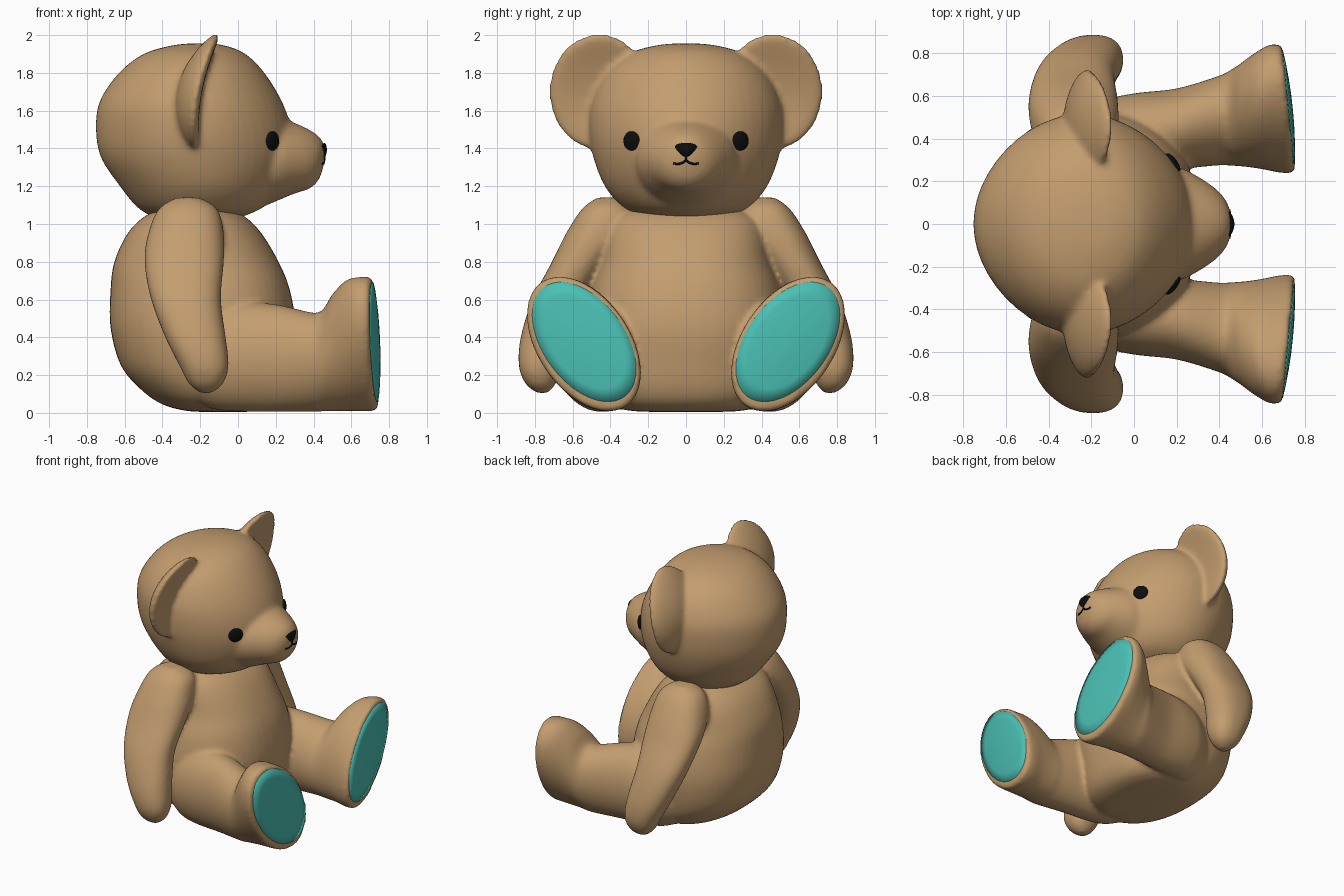
import bpy, bmesh, math
from mathutils import Vector

cube = bpy.data.objects.get("Cube")
if cube:
    bpy.data.objects.remove(cube, do_unlink=True)


def material(name, rgb, rough=0.8):
    m = bpy.data.materials.new(name)
    m.use_nodes = True
    m.diffuse_color = (*rgb, 1)
    bsdf = next(n for n in m.node_tree.nodes if n.type == 'BSDF_PRINCIPLED')
    bsdf.inputs["Base Color"].default_value = (*rgb, 1)
    bsdf.inputs["Roughness"].default_value = rough
    return m


FUR = material("tan fur", (0.55, 0.34, 0.16))
TEAL = material("teal pad", (0.07, 0.53, 0.46))
BLACK = material("black", (0.004, 0.004, 0.004))


def blend(a, b, c, d, t):
    """Smooth interpolation between b and c."""
    return 0.5 * (2 * b + (c - a) * t + (2 * a - 5 * b + 4 * c - d) * t ** 2
                  + (3 * b - a - 3 * c + d) * t ** 3)


def densify(rings, steps):
    out = []
    for i in range(len(rings) - 1):
        quad = [rings[max(i - 1, 0)], rings[i], rings[i + 1],
                rings[min(i + 2, len(rings) - 1)]]
        out += [[blend(*v, k / steps) for v in zip(*quad)] for k in range(steps)]
    return out + [rings[-1]]


def boxy(c, power):
    """Push a sine or cosine outward for a squarer section."""
    return math.copysign(abs(c) ** power, c)


def loft(bm, rings, axis, side=1, steps=5, warp=None, power=1, sides=48):
    """Rings: position, centre and radius of both cross axes, optional skew."""
    loops = []
    for r in densify(rings, steps):
        pos, c1, r1, c2, r2 = r[:5]
        skew = r[5] if len(r) > 5 else 0
        loop = []
        for i in range(sides):
            a = math.tau * i / sides
            u = c1 + r1 * boxy(math.cos(a), power)
            v = c2 + r2 * boxy(math.sin(a + skew), power)
            p = Vector((u, v, pos)) if axis == 'z' else Vector((pos, u, v))
            if warp:
                p = warp(p)
            p.y *= side
            loop.append(bm.verts.new(p))
        loops.append(loop)
    for lo, hi in zip(loops, loops[1:]):
        for i in range(sides):
            j = (i + 1) % sides
            bm.faces.new((lo[i], lo[j], hi[j], hi[i]))
    bm.faces.new(loops[0][::-1])
    bm.faces.new(loops[-1])


def finish(bm, name, mat, fuse=False):
    bmesh.ops.recalc_face_normals(bm, faces=bm.faces[:])
    for f in bm.faces:
        f.smooth = True
    mesh = bpy.data.meshes.new(name)
    bm.to_mesh(mesh)
    bm.free()
    mesh.materials.append(mat)
    ob = bpy.data.objects.new(name, mesh)
    bpy.context.collection.objects.link(ob)
    if fuse:
        # weld overlapping forms into one soft skin
        rm = ob.modifiers.new("fuse", 'REMESH')
        rm.mode = 'VOXEL'
        rm.voxel_size = 0.016
        rm.use_smooth_shade = True
        sm = ob.modifiers.new("soften", 'SMOOTH')
        sm.factor = 0.5
        sm.iterations = 7
    return ob


def ball(bm, shape):
    """Unit sphere whose vertices are moved by the shape function."""
    new = bmesh.ops.create_uvsphere(bm, u_segments=32, v_segments=20, radius=1)
    for v in new["verts"]:
        v.co = shape(v.co.copy())


def foot_turn(p):
    """Turn the sole slightly outward."""
    k = min(max((p.x - 0.45) / 0.25, 0), 1)
    p.x -= 0.1 * k * (p.y - 0.54)
    return p


# Body: torso, arms and legs
TORSO = [(0.005, -0.08, 0.1, 0, 0.15), (0.012, -0.08, 0.2, 0, 0.3),
         (0.045, -0.1, 0.3, 0, 0.4), (0.12, -0.13, 0.38, 0, 0.47),
         (0.25, -0.17, 0.45, 0, 0.51), (0.45, -0.185, 0.49, 0, 0.53),
         (0.65, -0.2, 0.475, 0, 0.5), (0.8, -0.22, 0.435, 0, 0.45),
         (0.95, -0.23, 0.355, 0, 0.42), (1.04, -0.23, 0.265, 0, 0.37),
         (1.1, -0.23, 0.15, 0, 0.22)]
ARM = [(0.105, -0.17, 0.03, 0.76, 0.03), (0.155, -0.17, 0.09, 0.77, 0.08),
       (0.25, -0.18, 0.13, 0.77, 0.115), (0.4, -0.225, 0.16, 0.745, 0.13),
       (0.6, -0.275, 0.185, 0.675, 0.138), (0.8, -0.285, 0.21, 0.56, 0.15),
       (0.95, -0.275, 0.2, 0.465, 0.17), (1.08, -0.265, 0.155, 0.42, 0.13),
       (1.14, -0.265, 0.06, 0.41, 0.06)]
LEG = [(-0.35, 0.3, 0.12, 0.28, 0.16, 0), (-0.15, 0.38, 0.19, 0.285, 0.26, 0),
       (0, 0.42, 0.192, 0.296, 0.288, 0), (0.2, 0.445, 0.19, 0.29, 0.285, 0.05),
       (0.4, 0.485, 0.21, 0.268, 0.262, 0.15), (0.45, 0.497, 0.224, 0.278, 0.27, 0.22),
       (0.5, 0.51, 0.24, 0.318, 0.31, 0.3), (0.58, 0.53, 0.272, 0.357, 0.347, 0.38),
       (0.66, 0.54, 0.3, 0.364, 0.356, 0.44), (0.712, 0.54, 0.3, 0.365, 0.354, 0.44),
       (0.724, 0.54, 0.29, 0.365, 0.342, 0.44)]
bm = bmesh.new()
loft(bm, TORSO, 'z', power=0.88)
for side in (1, -1):
    loft(bm, ARM, 'z', side, power=0.85)
    loft(bm, LEG, 'x', side, warp=foot_turn)
finish(bm, "body", FUR, fuse=True)

# Foot pads: shallow domes on the soles
for side, label in ((1, "left"), (-1, "right")):
    bm = bmesh.new()
    dome = [(0.7, 0.96), (0.725, 0.96), (0.733, 0.75), (0.739, 0.5),
            (0.743, 0.25), (0.744, 0.02)]
    loft(bm, [(x, 0.539, 0.287 * f, 0.376, 0.33 * f, 0.47) for x, f in dome],
         'x', side, steps=1, warp=foot_turn)
    finish(bm, label + "_foot_pad", TEAL)

# Head: skull, muzzle and cupped ears
SKULL = [(1.03, -0.22, 0.22, 0, 0.22), (1.09, -0.2, 0.335, 0, 0.335),
         (1.2, -0.2, 0.425, 0, 0.43), (1.35, -0.22, 0.505, 0, 0.49),
         (1.5, -0.235, 0.517, 0, 0.515), (1.65, -0.25, 0.482, 0, 0.503),
         (1.8, -0.245, 0.385, 0, 0.43), (1.9, -0.23, 0.27, 0, 0.31),
         (1.945, -0.21, 0.14, 0, 0.16), (1.957, -0.2, 0.03, 0, 0.03)]
MUZZLE = [(0, 0, 0.27, 1.3, 0.24), (0.1, 0, 0.28, 1.32, 0.24),
          (0.22, 0, 0.262, 1.345, 0.217), (0.3, 0, 0.222, 1.348, 0.187),
          (0.38, 0, 0.168, 1.343, 0.155), (0.43, 0, 0.112, 1.35, 0.112),
          (0.457, 0, 0.045, 1.37, 0.05)]


def taper_skull(p):
    """Narrow the skull toward its front and back."""
    p.y *= 1 - 0.1 * ((p.x + 0.235) / 0.515) ** 2
    return p


def ear_shape(side):
    def shape(p):
        z = 1.7 + 0.307 * p.z
        cup = 0.15 * ((z - 1.6) / 0.4) ** 2 + 0.04 * p.y ** 2
        return Vector((-0.268 + 0.068 * p.x + cup, side * (0.46 + 0.265 * p.y), z))
    return shape


bm = bmesh.new()
loft(bm, SKULL, 'z', warp=taper_skull)
loft(bm, MUZZLE, 'x')
for side in (1, -1):
    ball(bm, ear_shape(side))
head = finish(bm, "head", FUR, fuse=True)
bpy.context.view_layer.update()
graph = bpy.context.evaluated_depsgraph_get()


def on_face(y, z):
    """Point and normal on the face at the given width and height."""
    hit, loc, nor, _ = head.ray_cast(Vector((1, y, z)), Vector((-1, 0, 0)), depsgraph=graph)
    return (loc, nor) if hit else (Vector((0.2, y, z)), Vector((1, 0, 0)))


# Eyes
for side, label in ((1, "left"), (-1, "right")):
    centre, normal = on_face(0.288 * side, 1.44)
    turn = normal.to_track_quat('X', 'Z')
    bm = bmesh.new()
    ball(bm, lambda p: centre + turn @ Vector((0.02 * p.x, 0.052 * p.y, 0.051 * p.z)))
    finish(bm, label + "_eye", BLACK)

# Nose, wide above and narrow below
centre, normal = on_face(0, 1.393)
bm = bmesh.new()
ball(bm, lambda p: centre + Vector((0.014 * p.x - 0.016 * p.y ** 2,
                                    0.057 * p.y * (1 + 0.35 * p.z), 0.037 * p.z)))
finish(bm, "nose", BLACK)

# Mouth: a short stem and two upturned lips
curve = bpy.data.curves.new("mouth", 'CURVE')
curve.dimensions = '3D'
curve.bevel_depth = 0.006
curve.bevel_resolution = 2
curve.use_fill_caps = True
lip = [(0, 1.338), (0.015, 1.326), (0.035, 1.319), (0.052, 1.318), (0.066, 1.322)]
for path in ([(0, 1.37), (0, 1.338)], lip, [(-y, z) for y, z in lip]):
    spline = curve.splines.new('POLY')
    spline.points.add(len(path) - 1)
    for point, (y, z) in zip(spline.points, path):
        point.co = (*on_face(y, z)[0], 1)
curve.materials.append(BLACK)
bpy.context.collection.objects.link(bpy.data.objects.new("mouth", curve))
